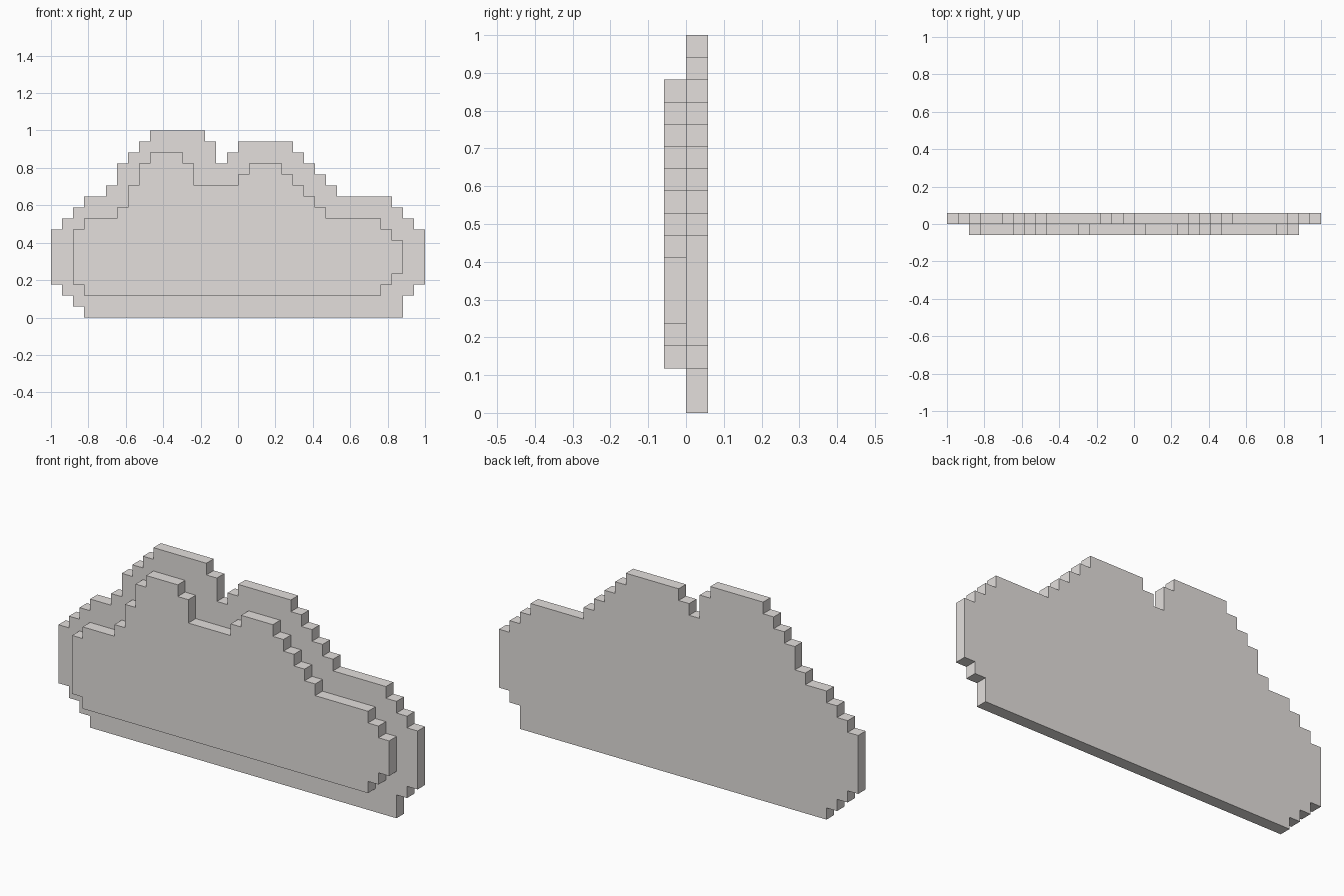
import bpy, bmesh
from mathutils import Vector

if "Cube" in bpy.data.objects:
    bpy.data.objects.remove(bpy.data.objects["Cube"])

C = 1 / 17  # one grid cell

stone = bpy.data.materials.new("pale warm grey")
stone.diffuse_color = (0.77, 0.74, 0.72, 1)
stone.use_nodes = True
stone.node_tree.nodes["Principled BSDF"].inputs["Base Color"].default_value = stone.diffuse_color


def stepped_plate(name, start, turns, y):
    """Slab one cell thick; turns alternate between a new x and a new z."""
    x, z = start
    path = [(x, z)]
    for i, v in enumerate(turns):
        x, z = (v, z) if i % 2 == 0 else (x, v)
        path.append((x, z))
    bm = bmesh.new()
    face = bm.faces.new([bm.verts.new((px * C, y * C, pz * C)) for px, pz in path])
    out = bmesh.ops.extrude_face_region(bm, geom=[face], use_keep_orig=True)
    verts = [g for g in out["geom"] if isinstance(g, bmesh.types.BMVert)]
    bmesh.ops.translate(bm, vec=Vector((0, C, 0)), verts=verts)
    bmesh.ops.recalc_face_normals(bm, faces=bm.faces)
    bmesh.ops.triangulate(bm, faces=[f for f in bm.faces if len(f.verts) > 4])
    mesh = bpy.data.meshes.new(name)
    bm.to_mesh(mesh)
    bm.free()
    mesh.materials.append(stone)
    bpy.context.collection.objects.link(bpy.data.objects.new(name, mesh))


# Large rear cloud silhouette
stepped_plate("back_plate", (-14, 0), [
    15, 2, 16, 3, 17, 8, 16, 9, 15, 10, 14, 11, 9, 12, 8, 13, 7, 14, 6, 15,  # right side
    5, 16, 0, 15, -1, 14, -2, 16, -3, 17,                                   # two humps
    -8, 16, -9, 15, -10, 14, -11, 12, -12, 11, -14, 10, -15, 9, -16, 8,     # left side
    -17, 3, -16, 2, -15, 1, -14], 0)

# Smaller raised front silhouette
stepped_plate("front_plate", (-14, 2), [
    13, 3, 14, 4, 15, 7, 14, 8, 13, 9, 8, 10, 7, 11, 6, 12, 5, 13,          # right side
    4, 14, 1, 13, 0, 12, -4, 14, -5, 15,                                    # two humps
    -8, 14, -9, 12, -10, 10, -11, 9, -14, 8, -15, 3, -14], -1)              # left side
